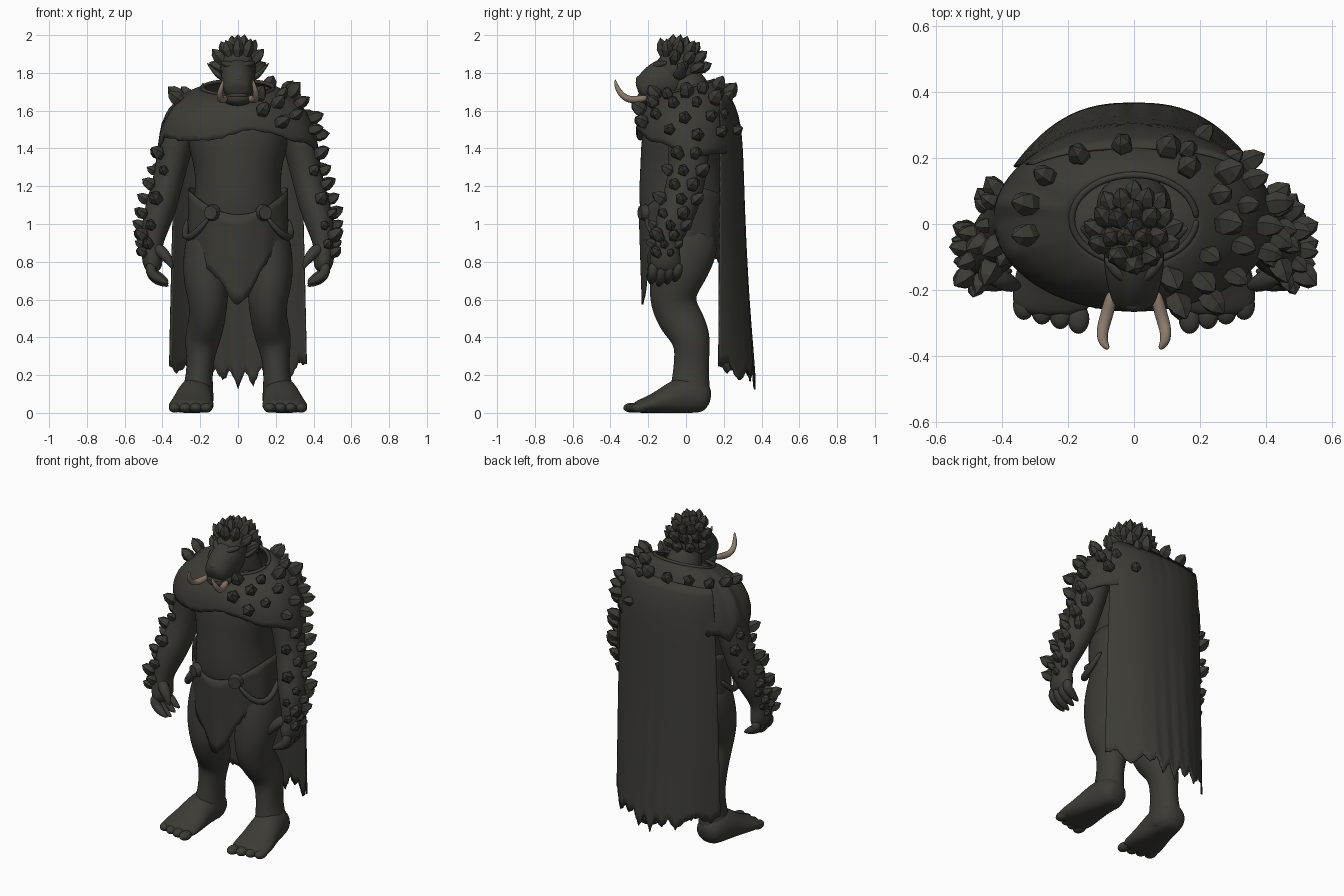
import bpy, bmesh, random
from math import sin, cos, pi, radians, sqrt
from mathutils import Vector, Matrix

random.seed(4)
if "Cube" in bpy.data.objects:
    bpy.data.objects.remove(bpy.data.objects["Cube"], do_unlink=True)


def material(name, color):
    mat = bpy.data.materials.new(name)
    mat.use_nodes = True
    mat.diffuse_color = color
    bsdf = next(n for n in mat.node_tree.nodes if n.type == 'BSDF_PRINCIPLED')
    bsdf.inputs["Base Color"].default_value = color
    bsdf.inputs["Roughness"].default_value = 0.9
    return mat


HIDE = material("dark olive hide", (0.045, 0.044, 0.036, 1))
IVORY = material("dull ivory", (0.26, 0.195, 0.15, 1))


def finish(name, bm, mat=HIDE, smooth=True, subsurf=0, thickness=0):
    """Turn a bmesh into a named object with its material and modifiers."""
    bmesh.ops.recalc_face_normals(bm, faces=bm.faces[:])
    mesh = bpy.data.meshes.new(name)
    bm.to_mesh(mesh)
    bm.free()
    mesh.materials.append(mat)
    for poly in mesh.polygons:
        poly.use_smooth = smooth
    obj = bpy.data.objects.new(name, mesh)
    bpy.context.collection.objects.link(obj)
    if thickness:
        obj.modifiers.new("thickness", 'SOLIDIFY').thickness = thickness
    if subsurf:
        mod = obj.modifiers.new("smoothing", 'SUBSURF')
        mod.levels = mod.render_levels = subsurf


def sweep(name, sections, side=(1, 0, 0), mirror=1, mat=HIDE, sides=12, subsurf=2):
    """Elliptical limb through sections (x, y, z, side radius, depth radius)."""
    bm = bmesh.new()
    pts = [Vector((s[0] * mirror, s[1], s[2])) for s in sections]
    rings = []
    for i, (p, s) in enumerate(zip(pts, sections)):
        t = (pts[min(i + 1, len(pts) - 1)] - pts[max(i - 1, 0)]).normalized()
        u = Vector(side)
        u = (u - t * u.dot(t)).normalized()
        w = t.cross(u)
        ring = []
        for k in range(sides):
            a = 2 * pi * k / sides
            co = p + u * cos(a) * s[3] + w * sin(a) * s[-1]
            co.z = max(co.z, 0)
            ring.append(bm.verts.new(co))
        rings.append(ring)
    for r, q in zip(rings, rings[1:]):
        for k in range(sides):
            n = (k + 1) % sides
            bm.faces.new((r[k], r[n], q[n], q[k]))
    bm.faces.new(rings[0])
    bm.faces.new(rings[-1])
    finish(name, bm, mat, subsurf=subsurf)


def ellipsoid(name, center, radii):
    bm = bmesh.new()
    mat = Matrix.Translation(center) @ Matrix.Diagonal((*radii, 1))
    bmesh.ops.create_uvsphere(bm, u_segments=20, v_segments=12, radius=1, matrix=mat)
    finish(name, bm)


def cloth(name, point, nu, nv, closed):
    """Thin sheet from point(u, v), u and v in 0..1."""
    bm = bmesh.new()
    cols = nu if closed else nu + 1
    grid = [[bm.verts.new(point(i / nu, j / nv)) for i in range(cols)]
            for j in range(nv + 1)]
    for a, b in zip(grid, grid[1:]):
        for i in range(nu):
            n = (i + 1) % cols
            bm.faces.new((a[i], a[n], b[n], b[i]))
    finish(name, bm, thickness=0.008)


def spikes(name, placed):
    """Faceted thorns with a bulging middle: (position, direction, radius, length)."""
    bm = bmesh.new()
    for pos, direction, rad, length in placed:
        q = direction.to_track_quat('Z', 'Y')
        rings = []
        for h, f in ((-0.25, 0.65), (0.3, 1), (0.68, 0.72)):
            rings.append([bm.verts.new(pos + q @ Vector((
                rad * f * cos(k * 2 * pi / 5), rad * f * sin(k * 2 * pi / 5), h * length)))
                for k in range(5)])
        tip = bm.verts.new(pos + direction.normalized() * length)
        for k in range(5):
            n = (k + 1) % 5
            for a, b in zip(rings, rings[1:]):
                bm.faces.new((a[k], a[n], b[n], b[k]))
            bm.faces.new((rings[-1][k], rings[-1][n], tip))
        bm.faces.new(rings[0])
    finish(name, bm, smooth=False)


def ragged(count, depth):
    """Torn-edge offset as a function of u: broad tatters plus small nicks."""
    table = [random.random() ** 1.5 * depth for _ in range(count)]

    def tear(u):
        i, g = int(u * count), u * count % 1
        broad = table[i % count] * (1 - g) + table[(i + 1) % count] * g
        return broad + random.random() * depth * .15
    return tear


# Torso and neck
sweep("torso", [(0, .03, 1.68, .16, .11), (0, .02, 1.6, .28, .2), (0, -.01, 1.46, .29, .235),
                (0, -.02, 1.32, .235, .225), (0, -.02, 1.18, .23, .235), (0, -.02, 1.06, .25, .23),
                (0, .005, .96, .25, .215), (0, .01, .84, .19, .17)], sides=16)
sweep("neck", [(0, .07, 1.58, .14, .13), (0, .03, 1.7, .11, .11), (0, -.04, 1.82, .08, .09)])

# Head and sloping face
SKULL, SKULL_R = Vector((0, -.045, 1.82)), Vector((.095, .115, .11))
ellipsoid("skull", SKULL, SKULL_R)
sweep("face", [(0, 0, 1.8, .07, .08), (0, -.08, 1.775, .1, .125), (0, -.16, 1.745, .09, .11),
               (0, -.22, 1.715, .075, .08), (0, -.255, 1.7, .055, .055)])
ellipsoid("lower_jaw", (0, -.17, 1.665), (.08, .09, .045))
ellipsoid("nose", (0, -.235, 1.765), (.036, .03, .024))
ellipsoid("lower_lip", (0, -.225, 1.68), (.055, .033, .018))
for m, tag in ((1, "left"), (-1, "right")):
    sweep(tag + "_brow", [(.005, -.175, 1.825, .016), (.05, -.15, 1.845, .02),
                          (.09, -.1, 1.855, .01)], (0, 0, 1), m)
    sweep(tag + "_ear", [(.08, -.04, 1.77, .035, .02), (.12, -.03, 1.8, .036, .014),
                         (.165, -.01, 1.855, .004, .004)], (0, 1, 0), m)
    sweep(tag + "_tusk", [(.065, -.2, 1.67, .018), (.08, -.27, 1.655, .021),
                          (.097, -.32, 1.663, .019), (.095, -.355, 1.7, .016),
                          (.083, -.372, 1.74, .01), (.078, -.375, 1.765, .003)],
          mirror=m, mat=IVORY)

# Crest of large thorns over the scalp, swept back
crest = []
for el, count in ((0, 9), (25, 9), (50, 8), (76, 4)):
    for k in range(count):
        az = 2 * pi * (k + (el % 2) / 2) / count + pi / 2
        e = radians(el)
        d = Vector((cos(e) * cos(az), cos(e) * sin(az), sin(e)))
        if d.y < -.3 and el < 40 or d.y < -.1 and el < 10:
            continue
        pos = SKULL + Vector(a * b for a, b in zip(d, SKULL_R))
        crest.append((pos, d + Vector((0, .35, .6)), .033, random.uniform(.07, .085)))
spikes("head_thorns", crest)

# Limbs, mirrored
ARM = [(.28, .02, 1.58, .09, .1), (.33, .02, 1.44, .1, .12), (.355, .01, 1.29, .085, .105),
       (.385, -.01, 1.17, .085, .105), (.42, -.055, 1.05, .085, .105),
       (.445, -.09, .95, .068, .085), (.455, -.105, .88, .055, .07),
       (.455, -.11, .81, .06, .09), (.445, -.11, .74, .04, .08)]
LEG = [(.13, .02, 1, .13, .18), (.165, -.01, .83, .135, .175), (.17, -.06, .69, .125, .145),
       (.155, -.075, .58, .105, .125), (.165, -.02, .48, .1, .125), (.19, .035, .39, .1, .105),
       (.2, .03, .29, .075, .095), (.205, .025, .19, .072, .1), (.215, .02, .1, .09, .115),
       (.22, .025, .01, .095, .11)]
for m, tag in ((1, "left"), (-1, "right")):
    sweep(tag + "_arm", ARM, mirror=m)
    for i in range(4):
        y, drop = -.175 + .042 * i, .012 * abs(i - 1)
        sweep(f"{tag}_finger_{i + 1}",
              [(.46, y + .01, .8, .03), (.465, y, .745, .032), (.44, y, .71 + drop, .03),
               (.405, y - .01, .69 + drop, .024), (.365, y - .01, .67 + drop, .006)],
              (0, 1, 0), m, sides=8, subsurf=1)
    sweep(tag + "_thumb", [(.44, -.14, .88, .035), (.4, -.17, .85, .036),
                           (.365, -.185, .81, .027), (.345, -.19, .76, .006)],
          (0, 1, 0), m, sides=8, subsurf=1)
    arm_thorns = []
    for row in range(9):
        f = 1.5 + row * .63
        i, g = int(f), f % 1
        c = [a + (b - a) * g for a, b in zip(ARM[i], ARM[i + 1])]
        for deg in ((-65, -5, 50) if row % 2 else (-35, 25)):
            a = radians(deg + random.uniform(-9, 9))
            pos = Vector((m * (c[0] + c[3] * .93 * cos(a)), c[1] + c[4] * .93 * sin(a), c[2]))
            size = random.uniform(.7, 1.15) * (.8 if row > 6 else 1)
            arm_thorns.append((pos, Vector((m * cos(a), sin(a), .6)), .035 * size, .075 * size))
    spikes(tag + "_arm_thorns", arm_thorns)

    sweep(tag + "_leg", LEG, mirror=m)
    sweep(tag + "_foot", [(.215, .13, .06, .07, .06), (.22, .06, .09, .095, .11),
                          (.23, -.04, .085, .1, .11), (.24, -.13, .055, .115, .07),
                          (.25, -.22, .035, .128, .045), (.25, -.28, .025, .115, .033)],
          mirror=m)
    for i in range(4):
        ellipsoid(f"{tag}_toe_{i + 1}", (m * (.168 + i * .055), -.287 + i * .014, .027),
                  (.033, .045, .026))

    # Belt discs and the straps draped over the hips
    bm = bmesh.new()
    bmesh.ops.create_cone(bm, cap_ends=True, segments=14, radius1=.045, radius2=.036, depth=.035,
                          matrix=Matrix.Translation((m * .14, -.228, 1.06))
                          @ Matrix.Rotation(m * .35, 4, 'Z') @ Matrix.Rotation(pi / 2, 4, 'X'))
    finish(tag + "_belt_disc", bm, smooth=False)
    sweep(tag + "_hip_strap", [(.15, -.215, 1.04, .014), (.22, -.185, .95, .02),
                               (.27, -.13, .92, .024), (.285, -.04, .95, .02),
                               (.265, .03, 1.03, .014)], (0, 0, 1), m, sides=8, subsurf=1)

# Torn loincloth, dipping under the belly and rising at the hips
skirt_tear = ragged(24, .13)


def skirt(u, v):
    a = 2 * pi * u
    hem = .87 - .27 * max(0, -sin(a)) ** 9 - skirt_tear(u)
    top = 1.05 + .13 * abs(cos(a)) ** 2 + .08 * max(0, sin(a))
    fold = 1 + .02 * sin(11 * a) * v
    return Vector((.265 * cos(a) * fold, -.015 + (.235 - .02 * v) * sin(a) * fold,
                   top + (hem - top) * v))


cloth("loincloth", skirt, 96, 8, True)

# Long cape: rolls over the back of the shoulders, then hangs to the ankles
cape_tear = ragged(18, .12)


def cape(u, v):
    s = 2 * u - 1
    mid = .302 + .065 * v * v - .07 * (1 - v) ** 14
    edge = .185 - .01 * v
    hem = .3 - cape_tear(u) - .06 * (1 - s * s)
    return Vector((s * (.31 + .055 * sqrt(v)), mid - (mid - edge) * abs(s) ** 2.6,
                   1.68 + (hem - 1.68) * v))


cloth("cape", cape, 80, 28, False)

# Shoulder mantle, lower over the left shoulder and torn on the right
mantle_tear = ragged(32, .07)


def mantle(u, v):
    a = 2 * pi * u
    hem = 1.41 - .04 * cos(a) + .11 * max(0, -sin(a)) - mantle_tear(u) * (1 - .7 * cos(a))
    top = 1.72 + .04 * sin(a)
    r = sin(v * pi / 2)
    return Vector(((.19 + .235 * r) * cos(a), .015 + (.135 + .145 * r) * sin(a),
                   top + (hem - top) * v ** 1.6))


cloth("mantle", mantle, 96, 14, True)

# Collar roll around the neck opening
sweep("collar", [tuple(mantle(k / 24, 0)) + (.012,) for k in range(25)], (0, 0, 1),
      sides=6, subsurf=1)


def mantle_thorn(deg, v, size):
    pos = mantle((deg % 360) / 360, v)
    out = pos - Vector((0, .01, 1.42))
    out.z = max(out.z, .05) * 1.1
    return pos, out, .038 * size, .08 * size


# Thorns: a row across the back and a thick cluster on the left shoulder
thorns = [mantle_thorn(d, .36, random.uniform(.9, 1.1)) for d in range(72, 200, 24)]
for row, v in enumerate((.22, .42, .62, .8)):
    for d in range(-64 + row % 2 * 13, 62, 28):
        thorns.append(mantle_thorn(d + random.uniform(-7, 7), v, random.uniform(.75, 1.15)))
spikes("mantle_thorns", thorns)
